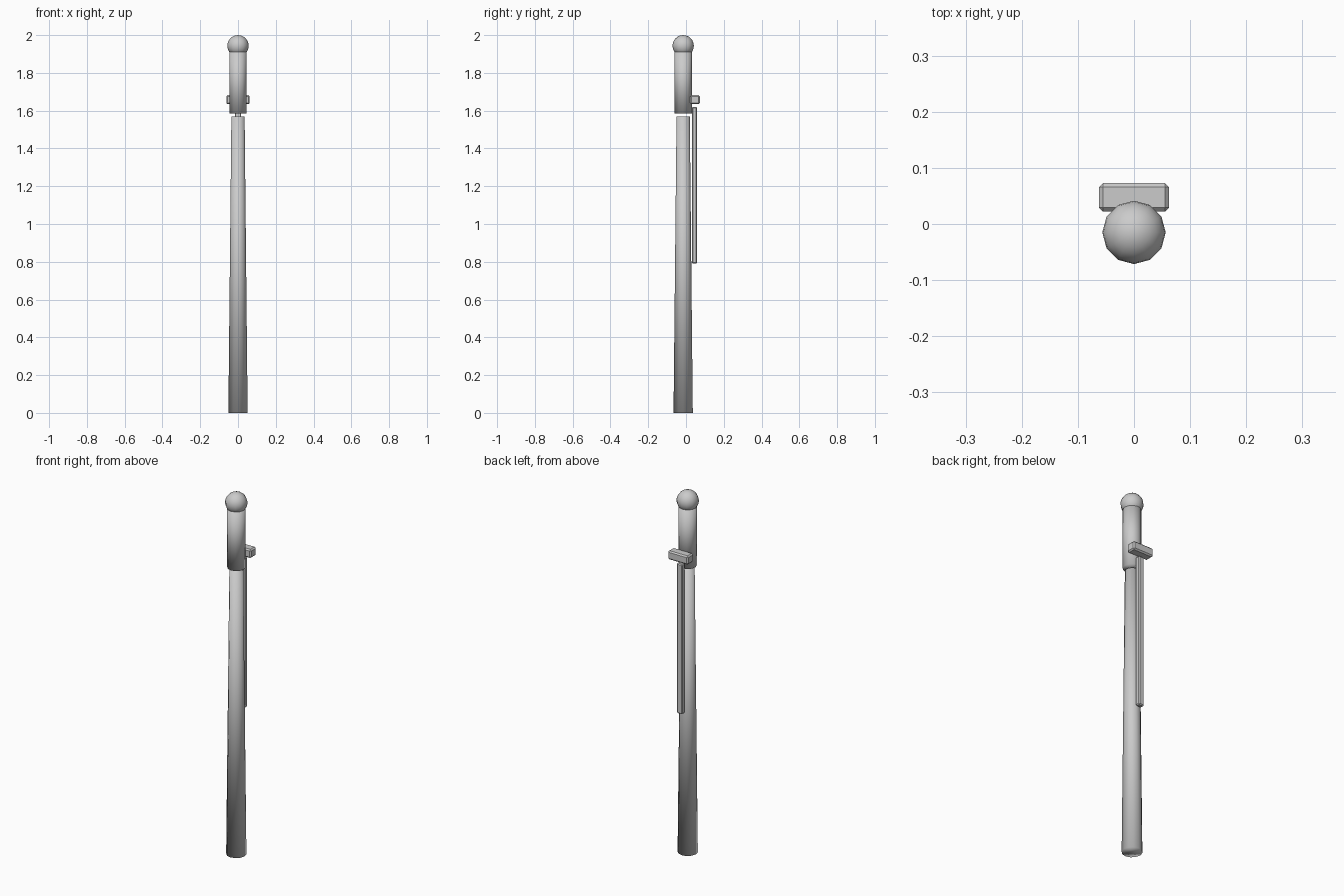
import bpy

cube = bpy.data.objects.get("Cube")
if cube:
    bpy.data.objects.remove(cube, do_unlink=True)

grey = bpy.data.materials.new("light_grey")
grey.use_nodes = True
colour = (0.6, 0.6, 0.6, 1)
grey.diffuse_color = colour
grey.node_tree.nodes["Principled BSDF"].inputs["Base Color"].default_value = colour

AXIS_Y = -0.015  # shared centre line of the round parts
SIDES = 12


def finish(name, smooth):
    obj = bpy.context.object
    obj.name = name
    obj.data.materials.append(grey)
    if smooth:
        bpy.ops.object.shade_smooth()
    return obj


def tapered_tube(name, z0, z1, r0, r1):
    bpy.ops.mesh.primitive_cone_add(vertices=SIDES, radius1=r0, radius2=r1, depth=z1 - z0,
                                    location=(0, AXIS_Y, (z0 + z1) / 2))
    return finish(name, True)


def bevelled_box(name, low, high, bevel):
    centre = [(a + b) / 2 for a, b in zip(low, high)]
    bpy.ops.mesh.primitive_cube_add(size=1, location=centre)
    obj = finish(name, False)
    for vert in obj.data.vertices:
        vert.co = [c * (b - a) for c, a, b in zip(vert.co, low, high)]
    mod = obj.modifiers.new("edge_bevel", "BEVEL")
    mod.width = bevel
    mod.segments = 1
    return obj


# Long tapered shaft, with a small gap below the collar
tapered_tube("shaft", 0, 1.57, 0.051, 0.035)
tapered_tube("collar", 1.585, 1.93, 0.046, 0.046)

# Ball on the top end
bpy.ops.mesh.primitive_uv_sphere_add(segments=SIDES, ring_count=SIDES, radius=0.0565,
                                     location=(0, AXIS_Y, 1.9435))
finish("ball_end", True)

# Cross block and the long bar hanging behind the shaft
bevelled_box("cross_block", (-0.062, 0.022, 1.634), (0.062, 0.073, 1.682), 0.007)
bevelled_box("rear_bar", (-0.017, 0.032, 0.79), (0.017, 0.058, 1.62), 0.005)
